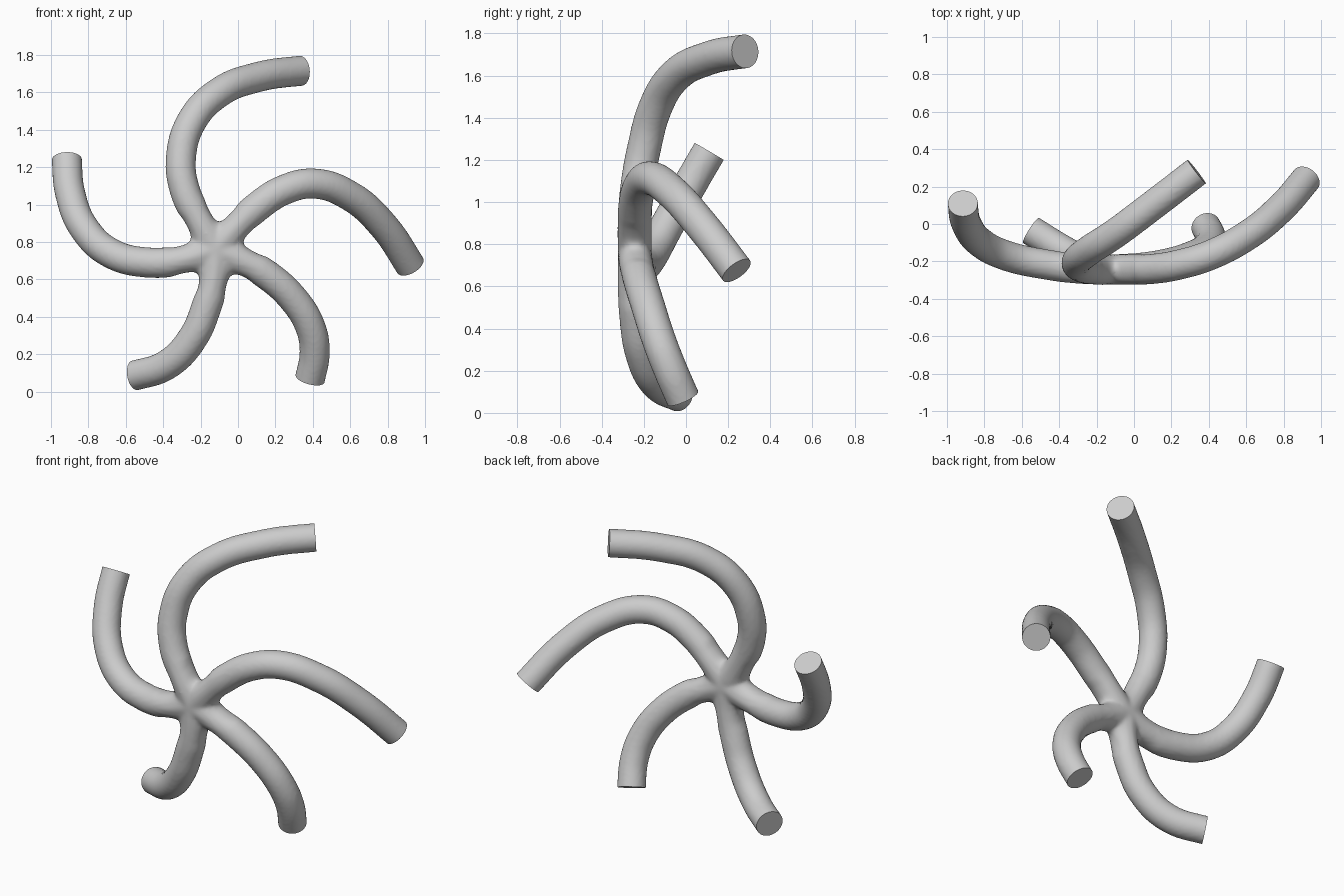
import bpy, bmesh
from mathutils import Vector

if "Cube" in bpy.data.objects:
    bpy.data.objects.remove(bpy.data.objects["Cube"])

R = 0.081
HUB = (-0.12, -0.243, 0.76)
# Centre line of each arm, from the hub outwards
ARMS = [
    [(-0.21, -0.243, 0.92), (-0.285, -0.23, 1.08), (-0.305, -0.20, 1.25), (-0.245, -0.145, 1.45),
     (-0.1, -0.05, 1.60), (0.1, 0.10, 1.68), (0.335, 0.28, 1.715)],
    [(-0.01, -0.243, 0.88), (0.1, -0.24, 0.985), (0.25, -0.215, 1.08), (0.41, -0.165, 1.112),
     (0.6, -0.065, 1.045), (0.77, 0.07, 0.895), (0.92, 0.24, 0.675)],
    [(0.02, -0.235, 0.70), (0.16, -0.215, 0.62), (0.30, -0.175, 0.49), (0.385, -0.13, 0.35),
     (0.41, -0.08, 0.22), (0.385, -0.015, 0.07)],
    [(-0.13, -0.243, 0.60), (-0.17, -0.235, 0.45), (-0.24, -0.21, 0.29), (-0.37, -0.145, 0.15),
     (-0.55, -0.035, 0.087)],
    [(-0.30, -0.238, 0.705), (-0.48, -0.215, 0.69), (-0.68, -0.17, 0.74), (-0.82, -0.10, 0.87),
     (-0.895, 0.0, 1.05), (-0.915, 0.11, 1.24)],
]

# Round tubes along the arms, each running a little past its end
curve = bpy.data.curves.new("star_tubes", 'CURVE')
curve.dimensions = '3D'
curve.bevel_depth = R
curve.bevel_resolution = 8
curve.use_fill_caps = True
curve.resolution_u = 10
ends = []
for arm in ARMS:
    pts = [Vector(p) for p in [HUB] + arm]
    a, b = pts[-2], pts[-1]
    prev = pts[-3]
    # carry the bend on into the end direction
    d = ((b - a).normalized() * 1.3 - (a - prev).normalized() * 0.3).normalized()
    ends.append((b, d))
    pts.append(b + d * 0.1)
    sp = curve.splines.new('BEZIER')
    sp.bezier_points.add(len(pts) - 1)
    for bp, p in zip(sp.bezier_points, pts):
        bp.co = p
        bp.handle_left_type = bp.handle_right_type = 'AUTO'
star = bpy.data.objects.new("five_armed_star", curve)
bpy.context.collection.objects.link(star)
bpy.context.view_layer.objects.active = star
star.select_set(True)
bpy.ops.object.convert(target='MESH')
star = bpy.context.object

# Fuse the tubes into one skin
rm = star.modifiers.new("fuse", 'REMESH')
rm.mode = 'VOXEL'
rm.voxel_size = 0.013
bpy.ops.object.modifier_apply(modifier=rm.name)

bm = bmesh.new()
bm.from_mesh(star.data)
# Soft webs between the arms at the hub
hub = Vector(HUB)
for i in range(45):
    reach = 0.28 - 0.001 * i
    vs = [v for v in bm.verts if (v.co - hub).length < reach]
    bmesh.ops.smooth_vert(bm, verts=vs, factor=0.5, use_axis_x=True, use_axis_z=True)
bmesh.ops.smooth_vert(bm, verts=bm.verts, factor=0.5, use_axis_x=True, use_axis_y=True, use_axis_z=True)

# Cut every arm off flat and cap it
for p, d in ends:
    vs = [v for v in bm.verts if (v.co - p).length < 0.22]
    es = {e for v in vs for e in v.link_edges}
    fs = {f for v in vs for f in v.link_faces}
    cut = bmesh.ops.bisect_plane(bm, geom=vs + list(es) + list(fs), plane_co=p,
                                 plane_no=d, clear_outer=True)
    rim = [g for g in cut['geom_cut'] if isinstance(g, bmesh.types.BMEdge)]
    bmesh.ops.edgeloop_fill(bm, edges=rim)
bmesh.ops.recalc_face_normals(bm, faces=bm.faces)
bm.to_mesh(star.data)
bm.free()
star.data.name = "five_armed_star"
bpy.ops.object.shade_smooth_by_angle(angle=0.7)
